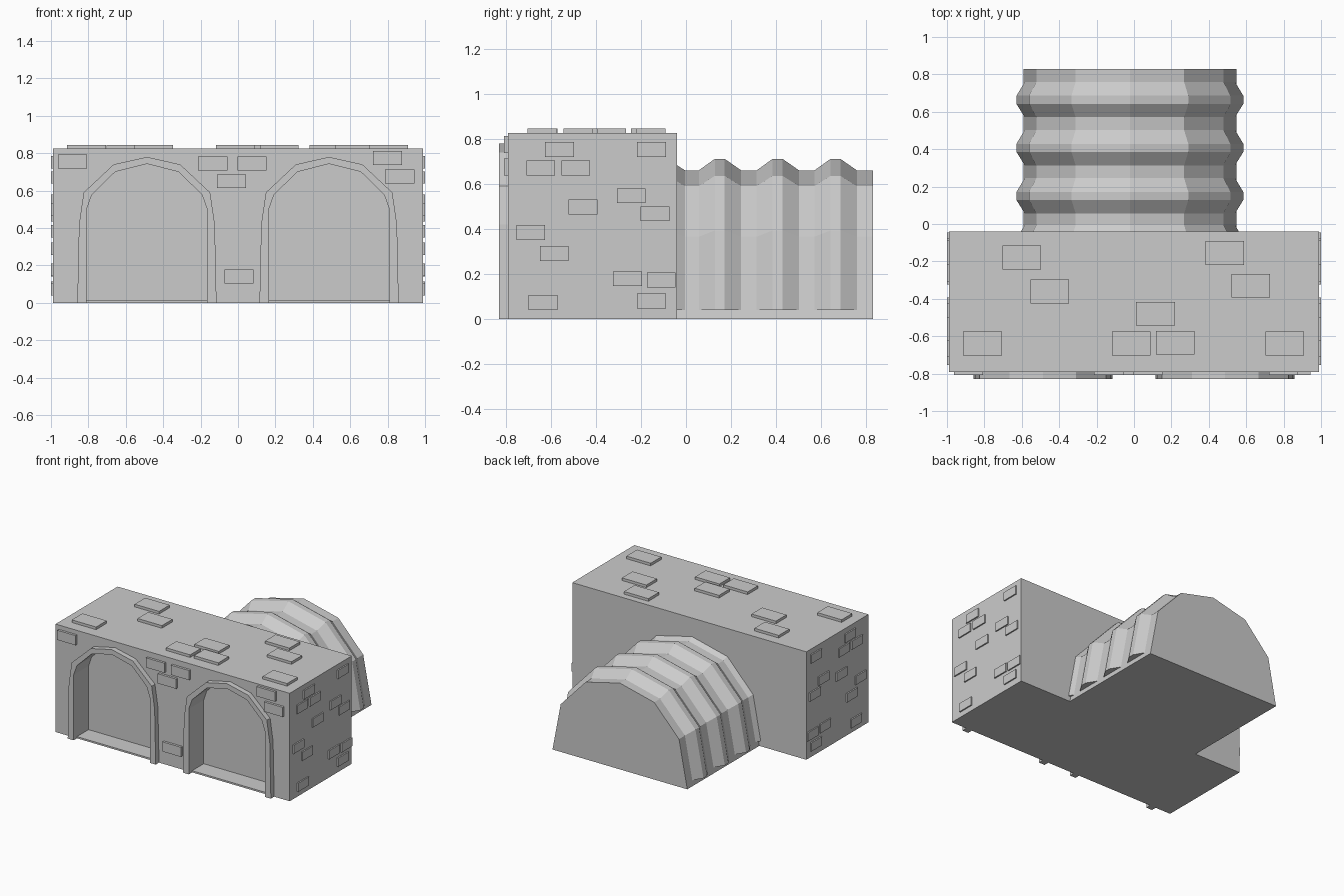
import bpy, bmesh

if "Cube" in bpy.data.objects:
    bpy.data.objects.remove(bpy.data.objects["Cube"])


def new_object(name, bm):
    bmesh.ops.recalc_face_normals(bm, faces=bm.faces)
    mesh = bpy.data.meshes.new(name)
    bm.to_mesh(mesh)
    bm.free()
    ob = bpy.data.objects.new(name, mesh)
    bpy.context.collection.objects.link(ob)
    return ob


def add_box(bm, x0, x1, y0, y1, z0, z1):
    verts = bmesh.ops.create_cube(bm, size=1)["verts"]
    bmesh.ops.scale(bm, vec=(x1 - x0, y1 - y0, z1 - z0), verts=verts)
    bmesh.ops.translate(bm, vec=((x0 + x1) / 2, (y0 + y1) / 2, (z0 + z1) / 2), verts=verts)


def loft(bm, sections):
    """Skin closed (y, [(x, z)]) sections and cap both ends."""
    rings = [[bm.verts.new((x, y, z)) for x, z in pts] for y, pts in sections]
    n = len(rings[0])
    for a, b in zip(rings, rings[1:]):
        for i in range(n):
            j = (i + 1) % n
            bm.faces.new((a[i], a[j], b[j], b[i]))
    bm.faces.new(rings[0])
    bm.faces.new(rings[-1])


def full(half, cx):
    """Mirror a half profile (base to crown) about cx."""
    return [(cx - x, z) for x, z in half] + [(cx + x, z) for x, z in half[-2::-1]]


INNER = [(.322, 0), (.322, .5), (.295, .577), (.17, .70), (0, .743)]
OUTER = [(.372, 0), (.363, .42), (.338, .59), (.178, .74), (0, .78)]
ARCHES = (-.487, .487)

# main block with two arched niches cut in the front
bm = bmesh.new()
add_box(bm, -.99, .99, -.79, -.04, 0, .825)
block = new_object("stone_block", bm)

bm = bmesh.new()
for cx in ARCHES:
    pts = full([(.322, .013)] + INNER[1:], cx)
    loft(bm, [(-.9, pts), (-.65, pts)])
cutter = new_object("niche_cutter", bm)
cutter.hide_render = True
cutter.hide_set(True)
cut = block.modifiers.new("niches", "BOOLEAN")
cut.object = cutter
cut.operation = "DIFFERENCE"
cut.solver = "EXACT"

# raised arch surrounds
for cx, side in zip(ARCHES, ("left", "right")):
    bm = bmesh.new()
    pts = full(OUTER, cx) + full(INNER, cx)[::-1]
    loft(bm, [(-.83, pts), (-.79, pts)])
    new_object("arch_trim_" + side, bm)

# raised bricks: top
bm = bmesh.new()
for x, y in [(-.6, -.18), (-.45, -.36), (.115, -.48), (.485, -.155), (.625, -.33),
             (-.81, -.64), (-.015, -.64), (.22, -.635), (.805, -.64)]:
    add_box(bm, x - .103, x + .103, y - .064, y + .064, .82, .845)
new_object("top_bricks", bm)

# raised bricks: front
bm = bmesh.new()
for x, z in [(-.885, .755), (-.135, .745), (.075, .745), (-.035, .65),
             (.8, .775), (.865, .675), (.005, .14)]:
    add_box(bm, x - .078, x + .078, -.808, -.785, z - .037, z + .037)
new_object("front_bricks", bm)

# raised bricks: both ends, mirrored
bm = bmesh.new()
for y, z in [(-.562, .752), (-.153, .752), (-.645, .67), (-.49, .67), (-.243, .547),
             (-.458, .497), (-.138, .467), (-.69, .383), (-.585, .29), (-.26, .178),
             (-.11, .173), (-.153, .08), (-.635, .073)]:
    for s in (-1, 1):
        x0, x1 = sorted((s * .985, s * 1.0))
        add_box(bm, x0, x1, y - .064, y + .064, z - .033, z + .033)
new_object("side_bricks", bm)

# barrel-vaulted tunnel behind the block
VAULT = [(.57, 0), (.5, .365), (.29, .59), (0, .66)]


def vault(scale, base):
    half = [(x * scale, z * scale) for x, z in VAULT]
    x0 = half[0][0] + (half[1][0] - half[0][0]) * base / half[1][1]
    return full([(x0, base)] + half[1:], -.022)


bm = bmesh.new()
loft(bm, [(-.04, vault(1, 0)), (.83, vault(1, 0))])
new_object("tunnel", bm)

# bevelled ribs around the tunnel, the first half hidden by the block
bm = bmesh.new()
loft(bm, [(-.04, vault(1.035, .04)), (-.005, vault(1, .04))])
for i in range(3):
    y = .15 + i * .257
    loft(bm, [(y + d, vault(s, .04)) for d, s in
              ((-.093, 1), (-.022, 1.077), (.022, 1.077), (.095, 1))])
new_object("tunnel_ribs", bm)
